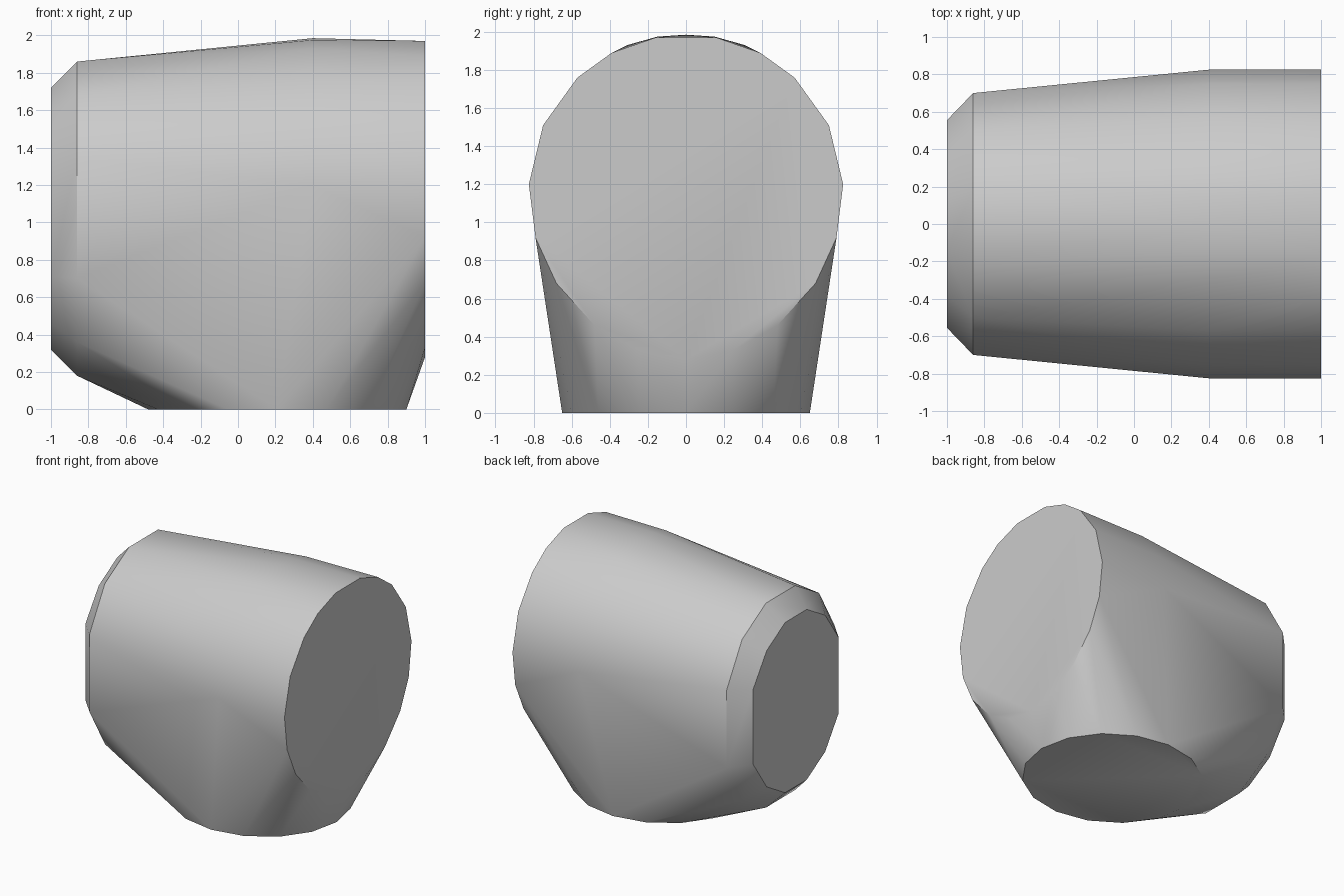
import bpy, bmesh, math

cube = bpy.data.objects.get("Cube")
if cube:
    bpy.data.objects.remove(cube, do_unlink=True)

grey = bpy.data.materials.new("light_grey")
grey.use_nodes = True
colour = (0.6, 0.6, 0.6, 1)
grey.diffuse_color = colour
grey.node_tree.nodes["Principled BSDF"].inputs["Base Color"].default_value = colour


def mirrored(x, half):
    """Cross-section at x from (y, z) points of one half."""
    return [(x, side * y, z) for y, z in half for side in ((1, -1) if y else (1,))]


# Wide open end and the shoulder ring of the barrel
upper = [(0.16, 1.97), (0.39, 1.89), (0.57, 1.76), (0.75, 1.51), (0.825, 1.2)]
lower = [(0.79, 0.92), (0.68, 0.68), (0.48, 0.46), (0.25, 0.33), (0, 0.28)]
points = mirrored(1, upper + lower)
shoulder = [(0, 1.985), (0.15, 1.975), (0.31, 1.93)] + upper[2:]
points += mirrored(0.4, shoulder)

# Narrow end: outer ring and the bevelled end cap
narrow = [(0.70, 0.32), (0.50, 0.66), (0.19, 0.84)]
cap = [(0.555, 0.31), (0.38, 0.56), (0.14, 0.70)]
for x, ring in ((-0.86, narrow), (-1, cap)):
    for sign in (1, -1):
        points += mirrored(x, [(y, 1.02 + sign * z) for y, z in ring])

# Round foot on the floor
for i in range(16):
    a = math.tau * i / 16
    points.append((0.21 + 0.69 * math.cos(a), 0.65 * math.sin(a), 0))

# Wrap one skin around all the sections
bm = bmesh.new()
for p in points:
    bm.verts.new(p)
hull = bmesh.ops.convex_hull(bm, input=bm.verts)
loose = {g for g in hull["geom_interior"] + hull["geom_unused"]
         if isinstance(g, bmesh.types.BMVert)}
bmesh.ops.delete(bm, geom=list(loose), context="VERTS")
bmesh.ops.dissolve_limit(bm, angle_limit=math.radians(0.5),
                         verts=bm.verts, edges=bm.edges)
bmesh.ops.recalc_face_normals(bm, faces=bm.faces)
mesh = bpy.data.meshes.new("elbow_body")
bm.to_mesh(mesh)
bm.free()

body = bpy.data.objects.new("elbow_body", mesh)
bpy.context.collection.objects.link(body)
mesh.materials.append(grey)
bpy.ops.object.select_all(action="DESELECT")
body.select_set(True)
bpy.context.view_layer.objects.active = body
bpy.ops.object.shade_smooth_by_angle(angle=math.radians(30))
